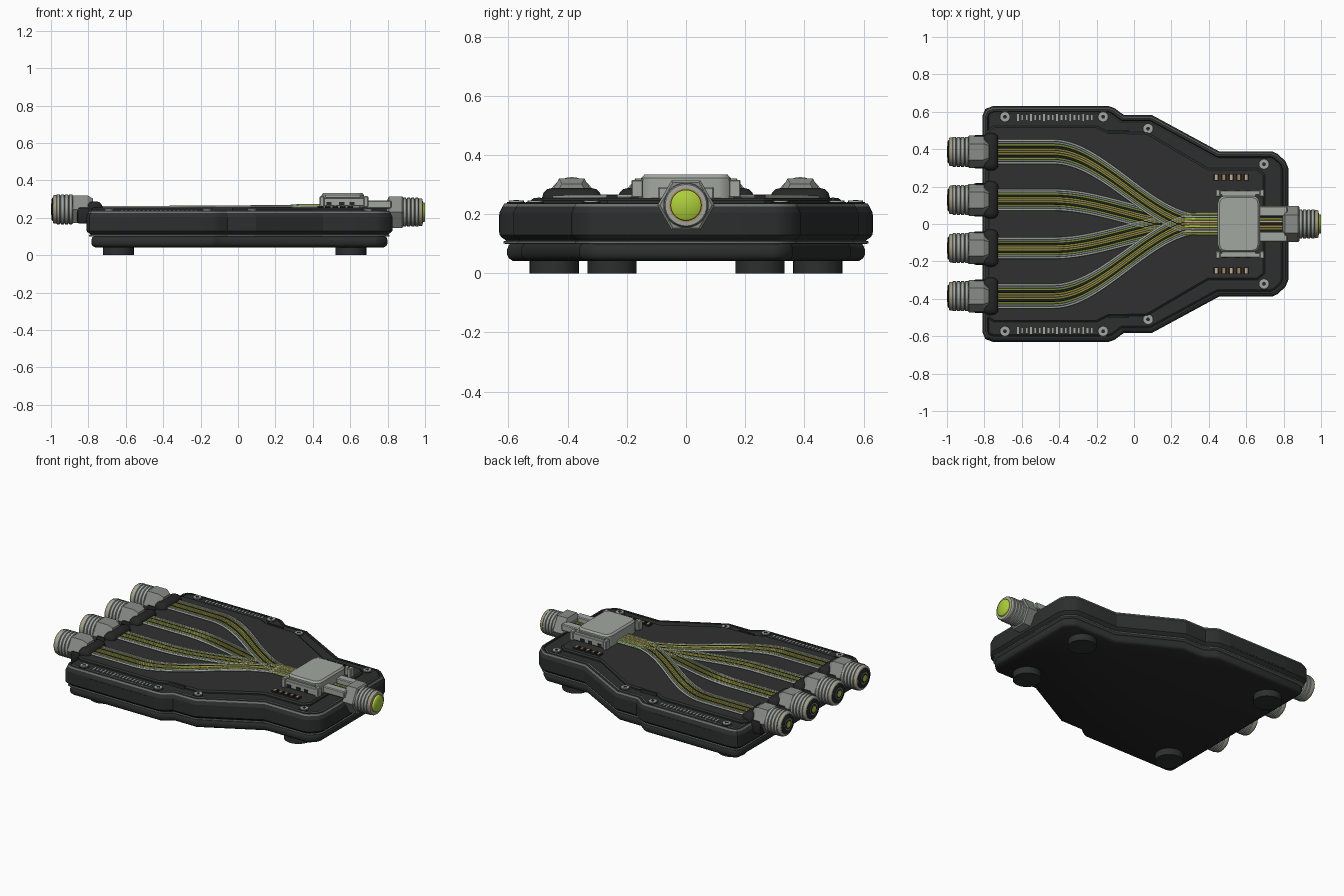
import bpy, bmesh, math
from mathutils import Vector

if "Cube" in bpy.data.objects:
    bpy.data.objects.remove(bpy.data.objects["Cube"])


def mat(name, r, g, b):
    m = bpy.data.materials.new(name)
    m.diffuse_color = (r, g, b, 1)
    m.use_nodes = True
    m.node_tree.nodes["Principled BSDF"].inputs["Base Color"].default_value = m.diffuse_color
    return m


BODY = mat("charcoal", 0.026, 0.028, 0.028)
PANEL = mat("panel grey", 0.030, 0.030, 0.031)
RUBBER = mat("rubber black", 0.019, 0.019, 0.020)
EDGE = mat("edge grey", 0.15, 0.16, 0.155)
METAL = mat("pale metal", 0.36, 0.39, 0.35)
STEEL = mat("steel grey", 0.25, 0.265, 0.245)
LIME = mat("lime", 0.42, 0.62, 0.045)
OLIVE = mat("olive", 0.23, 0.30, 0.045)
AMBER = mat("amber", 0.42, 0.23, 0.08)
TAN = mat("tan", 0.52, 0.43, 0.27)
MATS = [BODY, PANEL, RUBBER, EDGE, METAL, STEEL, LIME, OLIVE, AMBER, TAN]


def finish(bm, name, m=None, smooth=None):
    bmesh.ops.recalc_face_normals(bm, faces=bm.faces)
    me = bpy.data.meshes.new(name)
    bm.to_mesh(me)
    bm.free()
    ob = bpy.data.objects.new(name, me)
    bpy.context.collection.objects.link(ob)
    for k in ([m] if m else MATS):
        me.materials.append(k)
    if smooth:
        bpy.ops.object.select_all(action='DESELECT')
        ob.select_set(True)
        bpy.context.view_layer.objects.active = ob
        bpy.ops.object.shade_smooth_by_angle(angle=math.radians(smooth))
    return ob


def loft(bm, rings, mats):
    """Skin closed rings of points; mats has one entry per band, last caps the end."""
    vs = [[bm.verts.new(p) for p in r] for r in rings]
    n = len(vs[0])
    for a, b, m in zip(vs, vs[1:], mats):
        for i in range(n):
            f = bm.faces.new((a[i], a[(i + 1) % n], b[(i + 1) % n], b[i]))
            f.material_index = MATS.index(m)
    bm.faces.new(vs[0][::-1]).material_index = MATS.index(mats[0])
    bm.faces.new(vs[-1]).material_index = MATS.index(mats[-1])


def mirrored(half):
    return half + [(x, -y) for x, y in reversed(half)]


def inset(pts, d):
    """Mitred inward offset of a clockwise outline."""
    out = []
    for i, p in enumerate(pts):
        p = Vector(p)
        e1 = (p - Vector(pts[i - 1])).normalized()
        e2 = (Vector(pts[(i + 1) % len(pts)]) - p).normalized()
        n1, n2 = Vector((e1.y, -e1.x)), Vector((e2.y, -e2.x))
        out.append(p + (n1 + n2) * d / (1 + n1.dot(n2)))
    return out


def slab(name, outline, layers, smooth=25):
    """layers: (inset, z, material of the band above)"""
    bm = bmesh.new()
    loft(bm, [[(p[0], p[1], z) for p in inset(outline, d)] for d, z, _ in layers],
         [m for _, _, m in layers])
    return finish(bm, name, smooth=smooth)


def turned(name, prof, y, z, n=32, smooth=50):
    """Profile of (x, radius, material) turned about an x axis line."""
    bm = bmesh.new()
    loft(bm, [[(x, y + r * math.cos(2 * math.pi * i / n), z + r * math.sin(2 * math.pi * i / n))
               for i in range(n)] for x, r, _ in prof], [m for _, _, m in prof])
    return finish(bm, name, smooth=smooth)


def box(name, x0, x1, y0, y1, z0, z1, m, bev=0.0, seg=1):
    bm = bmesh.new()
    bmesh.ops.create_cube(bm, size=1)
    for v in bm.verts:
        v.co = ((x0 + x1) / 2 + v.co.x * (x1 - x0), (y0 + y1) / 2 + v.co.y * (y1 - y0),
                (z0 + z1) / 2 + v.co.z * (z1 - z0))
    if bev:
        bmesh.ops.bevel(bm, geom=bm.edges[:], offset=bev, segments=seg, profile=0.5, affect='EDGES')
    return finish(bm, name, m, 40 if seg > 1 else None)


def disc(name, x, y, z0, z1, r, m, n=24, bev=0.0):
    bm = bmesh.new()
    rings = [(r, z0), (r, z1 - bev)] + ([(r - bev, z1)] if bev else [])
    loft(bm, [[(x + q * math.cos(2 * math.pi * i / n), y + q * math.sin(2 * math.pi * i / n), z)
               for i in range(n)] for q, z in rings], [m] * len(rings))
    return finish(bm, name, smooth=35)


# Case: rounded base tray, thin seam plate, chamfered upper shell
outline = mirrored([(-.81, .58), (-.795, .615), (-.755, .63), (-.135, .63), (-.105, .62), (-.055, .583),
                    (.095, .583), (.455, .388), (.738, .388), (.768, .375), (.81, .335), (.825, .3)])
slab("base_tray", outline, [(.045, .042, RUBBER), (.032, .05, BODY), (.026, .062, BODY),
                            (.026, .082, BODY), (.032, .096, BODY), (.045, .103, BODY)], 50)
slab("seam_plate", outline, [(.02, .099, EDGE), (.014, .101, EDGE), (.014, .108, EDGE), (.02, .11, BODY)])
slab("upper_shell", outline, [(.03, .106, BODY), (.006, .122, BODY), (0, .13, BODY), (0, .205, BODY),
                              (.01, .226, EDGE), (.016, .236, BODY), (.028, .237, RUBBER),
                              (.032, .231, RUBBER), (.034, .231, EDGE), (.038, .238, BODY)])

# Raised deck on top
deck = mirrored([(-.785, .5), (-.75, .525), (-.2, .525), (-.14, .495), (.07, .49),
                 (.395, .3), (.66, .3), (.7, .265)])
slab("deck", deck, [(0, .232, BODY), (0, .246, BODY), (.01, .254, PANEL)])

for s in (1, -1):
    # Feet, screws, scale marks, indicator row and side details
    for x, y in ((-.64, .445), (.603, .25)):
        disc("foot", x, s * y, 0, .06, .083, BODY, 32, .006)
    for x, y in ((-.69, .573), (-.165, .573), (.075, .51), (.695, .32)):
        disc("screw_seat", x, s * y, .23, .24, .031, RUBBER)
        disc("screw_head", x, s * y, .235, .246, .025, METAL, 16)
        disc("screw_socket", x, s * y, .24, .2475, .011, RUBBER, 6)
    for i in range(18):
        h = .019 if i % 3 == 0 else .014
        x = -.62 + i * .0232
        box("scale_mark", x - .0045, x + .0045, s * .57 - h, s * .57 + h, .235, .241, METAL)
    for i in range(5):
        x = .44 + i * .04
        box("indicator_seat", x - .014, x + .014, s * .25 - .018, s * .25 + .018, .25, .264, RUBBER)
        box("indicator", x - .006, x + .006, s * .25 - .014, s * .25 + .014, .26, .267,
            AMBER if i % 2 else TAN)
    box("deck_clip", -.14, -.03, s * .497 - .005, s * .497 + .005, .235, .256, BODY)
    box("side_panel", -.62, -.2, s * .63 - .0012, s * .63 + .0012, .138, .198, BODY)

# Four bundles of wires flowing together towards the clamp
COLS = [METAL, STEEL, OLIVE, RUBBER, OLIVE, AMBER, OLIVE, RUBBER, OLIVE, STEEL, METAL]
COLS_END = [OLIVE, TAN, STEEL, LIME, AMBER, TAN, LIME, METAL, OLIVE]


def wire(pts, r, m, name):
    bm = bmesh.new()
    rings = []
    for i, p in enumerate(pts):
        a, b = pts[max(i - 1, 0)], pts[min(i + 1, len(pts) - 1)]
        t = (b - a).normalized()
        side = t.cross(Vector((0, 0, 1))).normalized()
        up = side.cross(t)
        rings.append([p + r * (side * math.cos(k * math.pi / 4) + up * math.sin(k * math.pi / 4))
                      for k in range(8)])
    loft(bm, rings, [m] * len(rings))
    finish(bm, name, smooth=70)


ROWS = (.386, .129, -.129, -.386)
for b, cy in enumerate(ROWS):
    outer = abs(cy) > .2
    half, x_end = (.06, .36) if outer else (.052, .32)
    for k, c in enumerate(COLS):
        u = k / 5 - 1
        y0, y1 = cy + u * half, u * .052 + (b - 1.5) * .0026
        pts = [Vector((-.76, y0, .258))]
        for i in range(33):
            t = i / 32
            s = t * t * (3 - 2 * t)
            pts.append(Vector((-.43 + (x_end + .43) * t, y0 + (y1 - y0) * s,
                               .258 + s * (.004 if outer else .001))))
        pts.append(Vector((.48, y1, pts[-1].z)))
        wire(pts, .006, c, "bundle_wire")
for k, c in enumerate(COLS_END):
    y = (k - 4) * .0132
    wire([Vector((.27, y, .262)), Vector((.33, y, .267)), Vector((.48, y, .267))], .0066, c, "joined_wire")
for k, c in enumerate((OLIVE, AMBER, RUBBER, TAN, OLIVE)):
    y = (k - 2) * .013
    wire([Vector((.66, y, .262)), Vector((.83, y, .262))], .0066, c, "outlet_wire")

# Clamp block with side rails
slab("clamp_block", mirrored([(.447, .11), (.453, .13), (.467, .146), (.487, .151),
                              (.633, .151), (.653, .146), (.667, .13), (.673, .11)]),
     [(0, .25, METAL), (0, .322, METAL), (.01, .333, METAL)], 28)
for s in (1, -1):
    box("clamp_rail", .445, .69, s * .167 - .012, s * .167 + .012, .262, .306, METAL, .003)
    box("rail_link", .47, .65, s * .15 - .01, s * .15 + .01, .255, .312, METAL)
    for x in (.437, .672):
        box("rail_end", x, x + .025, s * .165 - .02, s * .165 + .02, .256, .315, METAL, .004)
    for x in (.487, .555, .61):
        box("rail_slot", x - .014, x + .014, s * .179 - .004, s * .179 + .004, .268, .284, RUBBER)
    box("outlet_arm", .66, .82, s * .068 - .027, s * .068 + .027, .25, .292, METAL, .005)
box("outlet_bed", .66, .82, -.05, .05, .225, .257, RUBBER)


def threads(x0, x1, r, count):
    """Ridged collar profile between x0 and x1."""
    p, w = [], (x1 - x0) / count
    for i in range(count):
        x = x0 + i * w
        p += [(x, r - .006, STEEL), (x + w * .15, r, METAL), (x + w * .8, r, STEEL), (x + w * .95, r - .006, EDGE)]
    return p


# Single outlet connector on the right
turned("outlet_nut", [(.795, .07, STEEL), (.808, .097, STEEL), (.878, .097, STEEL), (.885, .088, STEEL)],
       0, .23, 6, None)
turned("outlet_collar", threads(.88, .968, .077, 4) + [(.968, .074, METAL), (.976, .074, AMBER),
       (.981, .074, METAL), (.987, .07, METAL), (.988, .057, AMBER)], 0, .23)
turned("outlet_lens", [(.98, .052, LIME), (.996, .052, LIME), (1.0, .048, LIME)], 0, .23)

# Four inlet connectors on the left, each with a boot
for cy in ROWS:
    turned("inlet_collar", threads(-.972, -.882, .08, 4) + [(-.882, .07, STEEL)], cy, .245)
    turned("inlet_rim", [(-.99, .07, METAL), (-.986, .075, METAL), (-.981, .076, AMBER),
                         (-.976, .076, METAL), (-.97, .076, METAL)], cy, .245)
    turned("inlet_face", [(-.996, .056, RUBBER), (-.992, .062, RUBBER), (-.97, .062, RUBBER)], cy, .245)
    turned("inlet_ring", [(-.998, .036, STEEL), (-.99, .036, STEEL)], cy, .245)
    turned("inlet_insert", [(-.999, .03, RUBBER), (-.99, .03, RUBBER)], cy, .245)
    turned("inlet_pin", [(-1.0, .02, LIME), (-.99, .02, LIME)], cy, .245, 16)
    turned("inlet_nut", [(-.888, .08, STEEL), (-.882, .086, STEEL), (-.805, .086, STEEL), (-.775, .066, STEEL)],
           cy, .245, 6, None)
    box("inlet_cradle", -.86, -.775, cy - .09, cy + .09, .168, .256, RUBBER, .014, 2)
    box("inlet_boot", -.806, -.725, cy - .1, cy + .1, .19, .288, RUBBER, .032, 3)
